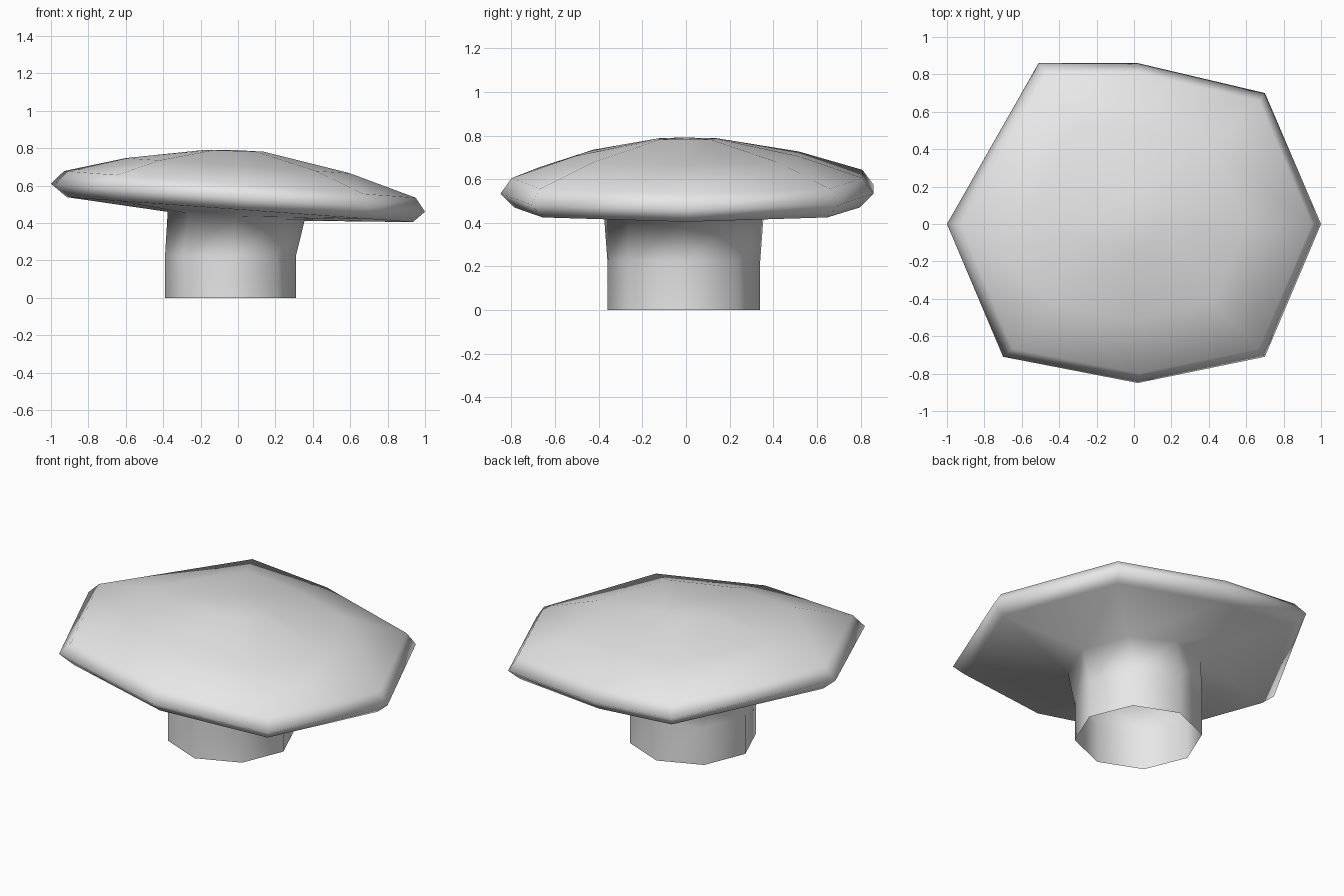
import bpy, bmesh
from math import cos, sin, tau

cube = bpy.data.objects.get("Cube")
if cube:
    bpy.data.objects.remove(cube, do_unlink=True)

# One plain grey
grey = bpy.data.materials.new("plain_grey")
grey.use_nodes = True
colour = (0.8, 0.8, 0.8, 1)
grey.diffuse_color = colour
grey.node_tree.nodes["Principled BSDF"].inputs["Base Color"].default_value = colour

# Uneven eight-sided cap outline and a regular stem outline
CAP = [(1, 0), (0.7, 0.7), (0.02, 0.86), (-0.51, 0.86),
       (-1, 0), (-0.7, -0.71), (0.02, -0.85), (0.7, -0.71)]
STEM = [(cos(tau * i / 8), sin(tau * i / 8)) for i in range(8)]


def ring(bm, outline, scale, cx, cy, height, tilt):
    """Add a loop of vertices lying on a plane tilted along x."""
    loop = []
    for px, py in outline:
        x, y = px * scale + cx, py * scale + cy
        loop.append(bm.verts.new((x, y, height + tilt * x)))
    return loop


# Stem and cap lofted as one skin, from the open foot to the crown
bm = bmesh.new()
rings = [ring(bm, *spec) for spec in (
    (STEM, 0.35, -0.04, -0.01, 0.0, 0.0),       # foot
    (STEM, 0.35, -0.04, -0.01, 0.225, 0.0),     # stem middle
    (STEM, 0.366, -0.01, -0.01, 0.435, -0.065),  # stem top
    (CAP, 0.925, 0.01, 0, 0.472, -0.072),       # underside edge
    (CAP, 1.0, 0, 0, 0.535, -0.075),            # rim
    (CAP, 0.94, 0.01, 0, 0.607, -0.076),        # upper edge
    (CAP, 0.6, 0, 0, 0.706, -0.068),            # cap shoulder
    (CAP, 0.16, -0.02, 0, 0.785, -0.03),        # crown
)]
for low, high in zip(rings, rings[1:]):
    for i in range(8):
        j = (i + 1) % 8
        bm.faces.new((low[i], low[j], high[j], high[i]))

# Crown peak
peak = bm.verts.new((-0.02, 0, 0.79))
for i in range(8):
    bm.faces.new((rings[-1][i], rings[-1][(i + 1) % 8], peak))

for face in bm.faces:
    face.smooth = True
mesh = bpy.data.meshes.new("mushroom")
bm.to_mesh(mesh)
bm.free()
mesh.materials.append(grey)
bpy.context.collection.objects.link(bpy.data.objects.new("mushroom", mesh))
